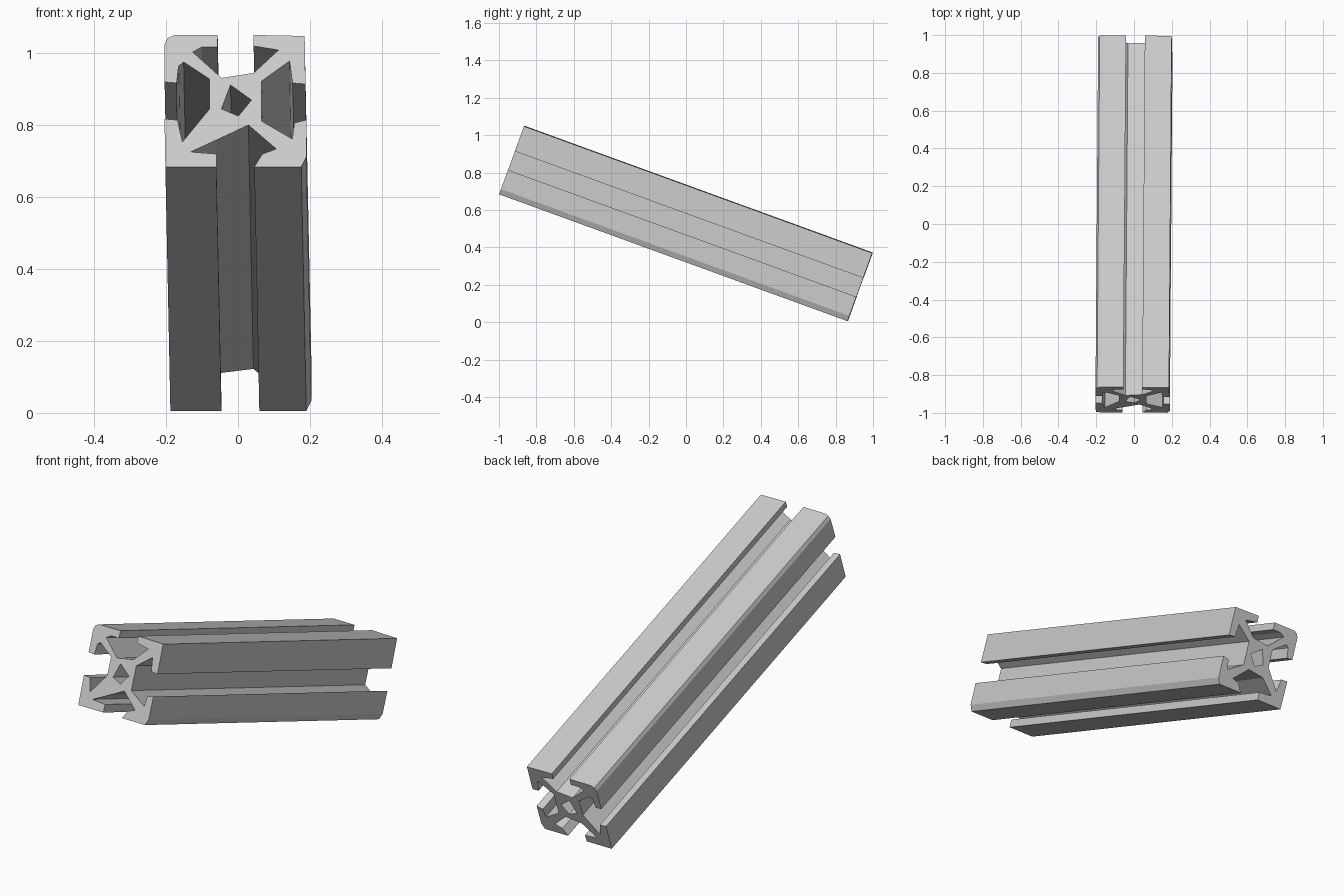
import bpy, bmesh, math
from mathutils import Vector

cube = bpy.data.objects.get("Cube")
if cube:
    bpy.data.objects.remove(cube, do_unlink=True)

LENGTH = 1.982
UNIT_X = 1 / 360
UNIT_Z = UNIT_X / math.cos(math.radians(20))

# Cross-section of the rail, slot by slot
top_slot = [(-18, 66), (-18, 54), (-34, 54), (-43, 49), (-14, 23),
            (18, 28), (43, 51), (18, 55), (18, 66)]
right_slot = [(70, 17), (57, 18), (54, 40), (26, 20), (26, -20),
              (57, -38), (59, -22), (71, -19)]
bottom_slot = [(19, -66), (27, -53), (41, -48), (13, -24), (-19, -39),
               (-45, -51), (-19, -53), (-19, -66)]
left_slot = [(-71, -18), (-58, -19), (-53, -41), (-26, -8), (-26, 22),
             (-52, 39), (-57, 35), (-59, 18), (-71, 19)]
outline = (top_slot + [(69, 65)] + right_slot + [(71, -56), (66, -66)]
           + bottom_slot + [(-70, -66)] + left_slot
           + [(-71, 57), (-68, 63), (-61, 66)])
bore = [(-5, 16), (16, 1), (3, -15), (-14, -8)]

# Slot floors level out towards the rear end
rear_shift = {(-19, -39): (-19, -28), (-14, 23): (-14, 25)}

bm = bmesh.new()


def ring(points, y):
    return [bm.verts.new((x * UNIT_X, y, z * UNIT_Z)) for x, z in points]


# Long walls of the outside and the bore
end_edges = ([], [])
for loop in (outline, bore):
    front = ring(loop, -LENGTH / 2)
    rear = ring([rear_shift.get(p, p) for p in loop], LENGTH / 2)
    for i in range(len(loop)):
        j = (i + 1) % len(loop)
        bm.faces.new((front[i], front[j], rear[j], rear[i]))
        for edges, ends in zip(end_edges, (front, rear)):
            edges.append(bm.edges.get((ends[i], ends[j])))

# End caps with the bore left open
for edges, side in zip(end_edges, (-1, 1)):
    bmesh.ops.triangle_fill(bm, edges=edges, use_beauty=True,
                            use_dissolve=False, normal=Vector((0, side, 0)))
bmesh.ops.recalc_face_normals(bm, faces=bm.faces)

mesh = bpy.data.meshes.new("slotted_rail")
bm.to_mesh(mesh)
bm.free()

# Plain grey metal
metal = bpy.data.materials.new("light_grey")
metal.use_nodes = True
grey = (0.6, 0.6, 0.6, 1)
metal.diffuse_color = grey
metal.node_tree.nodes["Principled BSDF"].inputs["Base Color"].default_value = grey
mesh.materials.append(metal)

# Tilted rail, high end at the front
rail = bpy.data.objects.new("slotted_rail", mesh)
rail.rotation_euler = (math.radians(-20), 0, math.radians(-0.43))
rail.location = (0, 0, 0.528)
bpy.context.collection.objects.link(rail)
